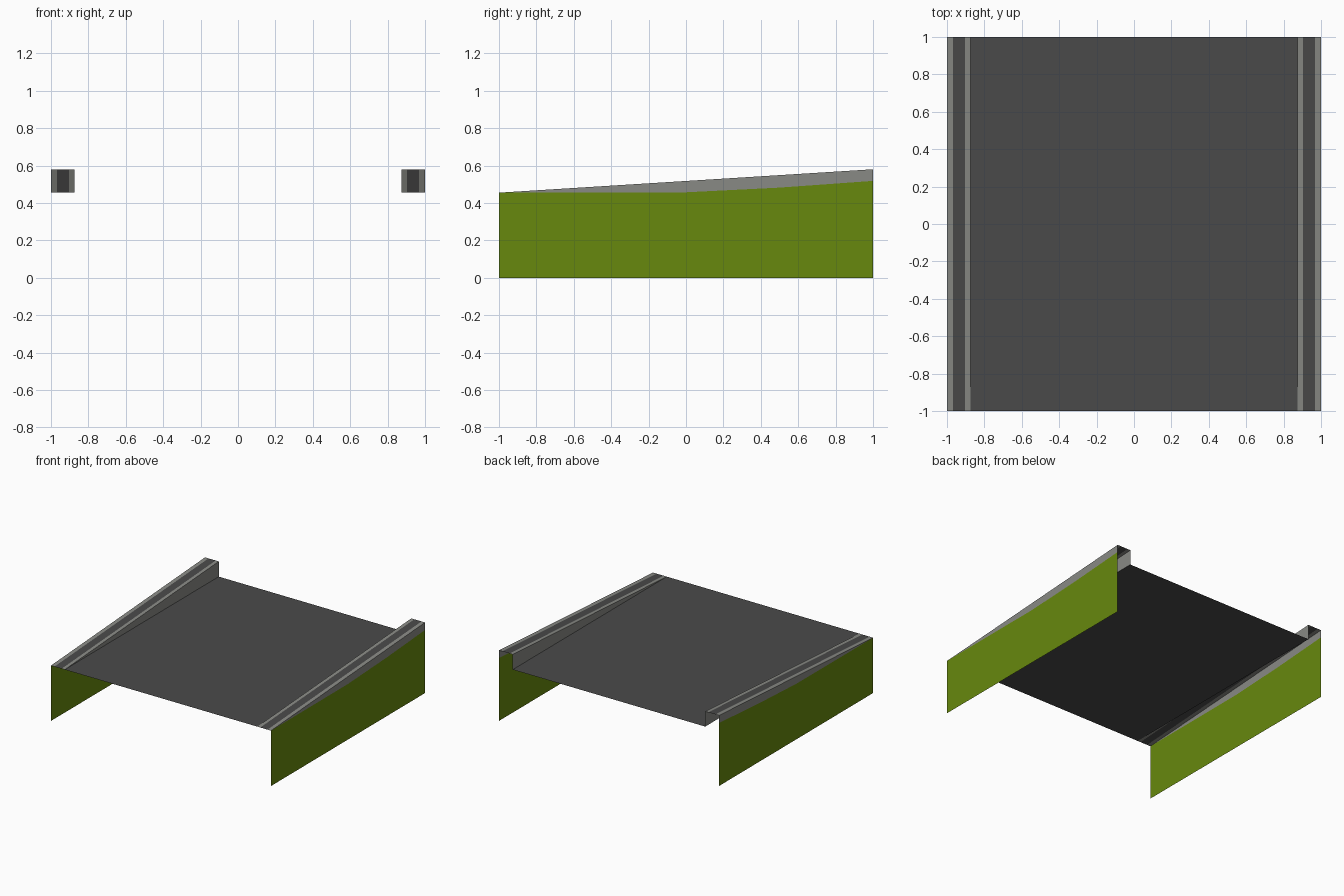
import bpy

if "Cube" in bpy.data.objects:
    bpy.data.objects.remove(bpy.data.objects["Cube"])


def material(name, rgb):
    m = bpy.data.materials.new(name)
    m.diffuse_color = (*rgb, 1)
    m.use_nodes = True
    m.node_tree.nodes["Principled BSDF"].inputs["Base Color"].default_value = m.diffuse_color
    return m


asphalt = material("dark asphalt", (0.068, 0.068, 0.068))
concrete = material("grey concrete", (0.25, 0.255, 0.235))
grass = material("grass green", (0.135, 0.25, 0.004))

ROAD_Z, TOP_Z = 0.455, 0.58      # road level and raised kerb end
EDGE, INNER = 1.0, 0.875         # outer wall and inner kerb wall in x


def sheet(name, low, high, mat, mirror=True):
    """Open surface between two matching rows of points."""
    n = len(low)
    faces = [(i, i + 1, n + i + 1, n + i) for i in range(n - 1)]
    me = bpy.data.meshes.new(name)
    me.from_pydata(low + high, [], faces)
    me.materials.append(mat)
    ob = bpy.data.objects.new(name, me)
    bpy.context.collection.objects.link(ob)
    if mirror:
        mod = ob.modifiers.new("both sides", "MIRROR")
        mod.use_mirror_merge = False
    return ob


def kerb_z(y):
    return ROAD_Z + (TOP_Z - ROAD_Z) * (y + 1) / 2


# road deck
sheet("road_deck", [(-INNER, -1, ROAD_Z), (INNER, -1, ROAD_Z)],
      [(-INNER, 1, ROAD_Z), (INNER, 1, ROAD_Z)], asphalt, mirror=False)

# inner kerb wall, rising from nothing at the front
me = bpy.data.meshes.new("inner_kerb_wall")
me.from_pydata([(INNER, -1, ROAD_Z), (INNER, 1, TOP_Z), (INNER, 1, ROAD_Z)], [], [(0, 1, 2)])
me.materials.append(concrete)
wall = bpy.data.objects.new("inner_kerb_wall", me)
bpy.context.collection.objects.link(wall)
wall.modifiers.new("both sides", "MIRROR").use_mirror_merge = False

# sloping kerb top: pale edges with a dark middle band
for name, x0, x1, mat in (("kerb_top_inner_edge", INNER, 0.903, concrete),
                          ("kerb_top_band", 0.903, 0.968, asphalt),
                          ("kerb_top_outer_edge", 0.968, EDGE, concrete)):
    sheet(name, [(x0, -1, ROAD_Z), (x1, -1, ROAD_Z)],
          [(x0, 1, TOP_Z), (x1, 1, TOP_Z)], mat)

# outer walls: green side below a concrete edge
line = [(-1, ROAD_Z), (-0.95, 0.455), (0, 0.457), (0.5, 0.482), (1, 0.518)]
base = [(EDGE, y, 0) for y, z in line]
middle = [(EDGE, y, z) for y, z in line]
top = [(EDGE, y, kerb_z(y)) for y, z in line]
sheet("green_side", base, middle, grass)
sheet("kerb_outer_wall", middle, top, concrete)
